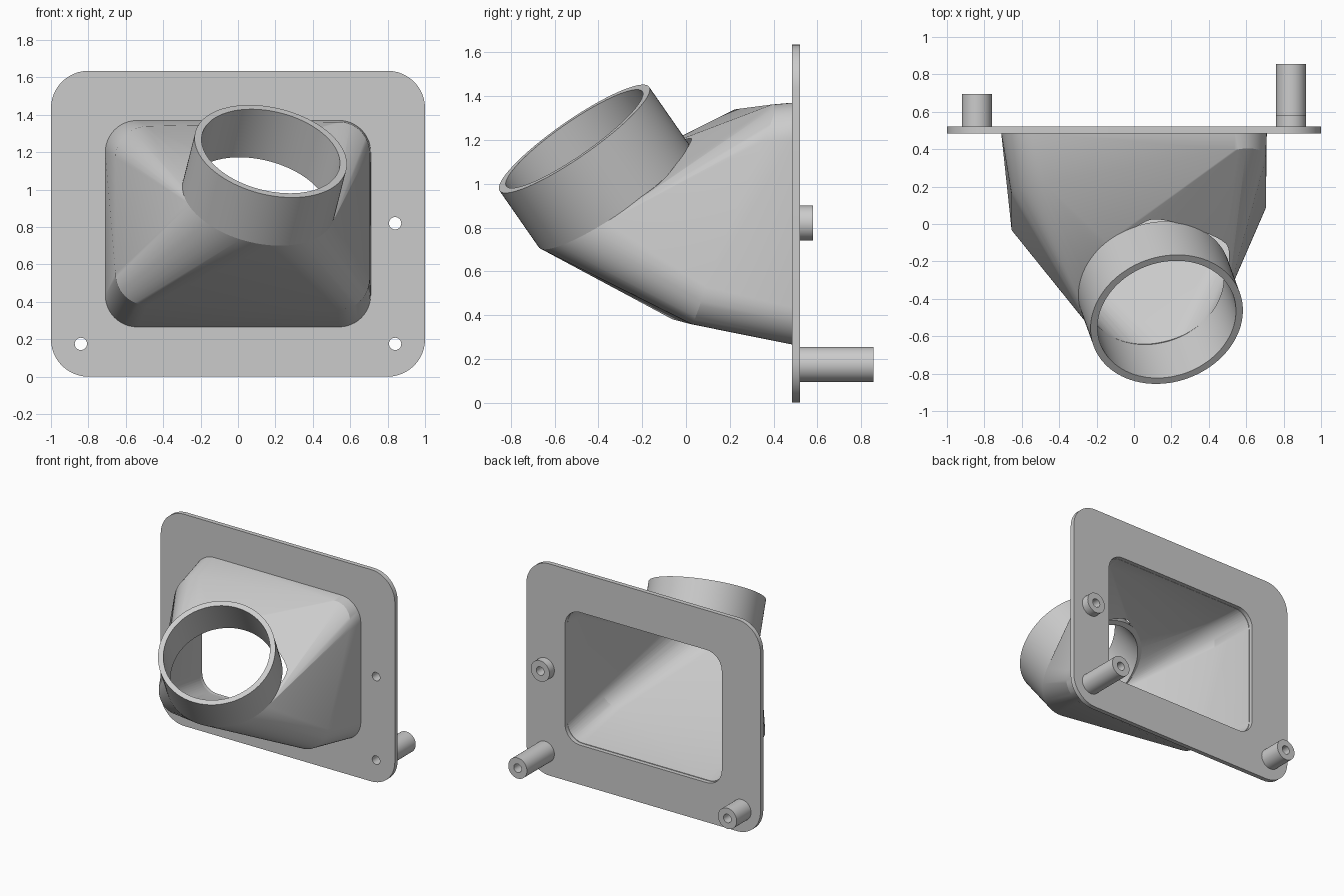
import bpy, bmesh, math
from mathutils import Vector

if "Cube" in bpy.data.objects:
    bpy.data.objects.remove(bpy.data.objects["Cube"])

AXIS = Vector((0.203, -0.559, 0.804)).normalized()   # spout direction
RIM = Vector((0.175, -0.51, 1.205))                  # centre of spout rim
LENGTH, R_OUT, R_IN, WALL = 0.32, 0.416, 0.378, 0.04
BASE = RIM - AXIS * LENGTH
SPIN = AXIS.to_track_quat('Z', 'Y')


def circle(cx, cy, r, n=96):
    return [(cx + r * math.cos(2 * math.pi * i / n),
             cy + r * math.sin(2 * math.pi * i / n)) for i in range(n)]


def rounded(x0, x1, y0, y1, r, n=12):
    pts = []
    corners = ((x1 - r, y1 - r), (x0 + r, y1 - r), (x0 + r, y0 + r), (x1 - r, y0 + r))
    for k, (cx, cy) in enumerate(corners):
        for i in range(n + 1):
            a = math.pi / 2 * (k + i / n)
            pts.append((cx + r * math.cos(a), cy + r * math.sin(a)))
    return pts


def smooth(obj, angle=30):
    bpy.ops.object.select_all(action='DESELECT')
    obj.select_set(True)
    bpy.context.view_layer.objects.active = obj
    if obj.type == 'CURVE':
        bpy.ops.object.convert(target='MESH')
        obj = bpy.context.object
        # weld the caps to the extruded walls
        bm = bmesh.new()
        bm.from_mesh(obj.data)
        bmesh.ops.remove_doubles(bm, verts=bm.verts, dist=1e-5)
        bmesh.ops.recalc_face_normals(bm, faces=bm.faces)
        bm.to_mesh(obj.data)
        bm.free()
    bpy.ops.object.shade_smooth_by_angle(angle=math.radians(angle))
    return obj


def extruded(name, loops, depth, location, rotation):
    """Filled outline (first loop outer, others holes), extruded about its middle."""
    cu = bpy.data.curves.new(name, 'CURVE')
    cu.dimensions, cu.fill_mode, cu.extrude = '2D', 'BOTH', depth / 2
    for pts in loops:
        sp = cu.splines.new('POLY')
        sp.points.add(len(pts) - 1)
        for p, (x, y) in zip(sp.points, pts):
            p.co = (x, y, 0, 1)
        sp.use_cyclic_u = True
    obj = bpy.data.objects.new(name, cu)
    bpy.context.collection.objects.link(obj)
    obj.location = location
    obj.rotation_euler = rotation
    return smooth(obj)


def hull(name, pts):
    bm = bmesh.new()
    for p in pts:
        bm.verts.new(p)
    bmesh.ops.convex_hull(bm, input=bm.verts)
    bmesh.ops.delete(bm, geom=[v for v in bm.verts if not v.link_faces], context='VERTS')
    bmesh.ops.recalc_face_normals(bm, faces=bm.faces)
    me = bpy.data.meshes.new(name)
    bm.to_mesh(me)
    bm.free()
    obj = bpy.data.objects.new(name, me)
    bpy.context.collection.objects.link(obj)
    return obj


def hood_points(inset, y_back, radius, lift):
    """Plate opening, tilted middle section and spout base circle."""
    r = 0.17 - inset
    pts = [Vector((x, y_back, z)) for x, z in
           rounded(-0.71 + inset, 0.71 - inset, 0.265 + inset, 1.37 - inset, r)]
    for x, z in rounded(-0.655 + inset, 0.705 - inset, 0.37 + inset, 1.35 - inset, r):
        y = 0.11 + 0.085 * x + 0.29 * (z - 0.82) + 0.3 * max(0, x) * max(0, z - 0.82)
        pts.append(Vector((x, y, 0.86 + (z - 0.86) * (1 + 0.045 * x))))
    pts += [BASE + AXIS * lift + SPIN @ Vector((x, y, 0)) for x, y in circle(0, 0, radius)]
    return pts


# Mounting plate with opening and screw holes
UPRIGHT = (math.pi / 2, 0, 0)
posts = {(0.84, 0.82): 0.58, (0.84, 0.175): 0.855, (-0.84, 0.175): 0.695}
loops = [rounded(-1, 1, 0, 1.635, 0.2),
         rounded(-0.67, 0.67, 0.305, 1.33, 0.13)]
loops += [circle(x, z, 0.033, 32) for x, z in posts]
extruded("mounting_plate", loops, 0.035, (0, 0.5025, 0), UPRIGHT)

# Hollow standoffs behind the plate
for i, ((x, z), end) in enumerate(posts.items()):
    extruded(f"standoff_{i + 1}", [circle(0, 0, 0.08, 48), circle(0, 0, 0.033, 32)],
             end - 0.52, (x, (end + 0.52) / 2, z), UPRIGHT)

# Spout tube
extruded("spout", [circle(0, 0, R_OUT), circle(0, 0, R_IN)], LENGTH,
         (BASE + RIM) / 2, SPIN.to_euler())

# Hood shell lofted from plate opening to spout
hood = hull("hood", hood_points(0, 0.488, R_OUT, 0))
cutter = hull("hood_cutter", hood_points(WALL, 0.51, R_IN, 0.01))
cutter.hide_render = True
mod = hood.modifiers.new("hollow", 'BOOLEAN')
mod.operation, mod.solver, mod.object = 'DIFFERENCE', 'EXACT', cutter
bpy.context.view_layer.objects.active = hood
bpy.ops.object.modifier_apply(modifier=mod.name)
bpy.data.objects.remove(cutter)
smooth(hood, 25)
